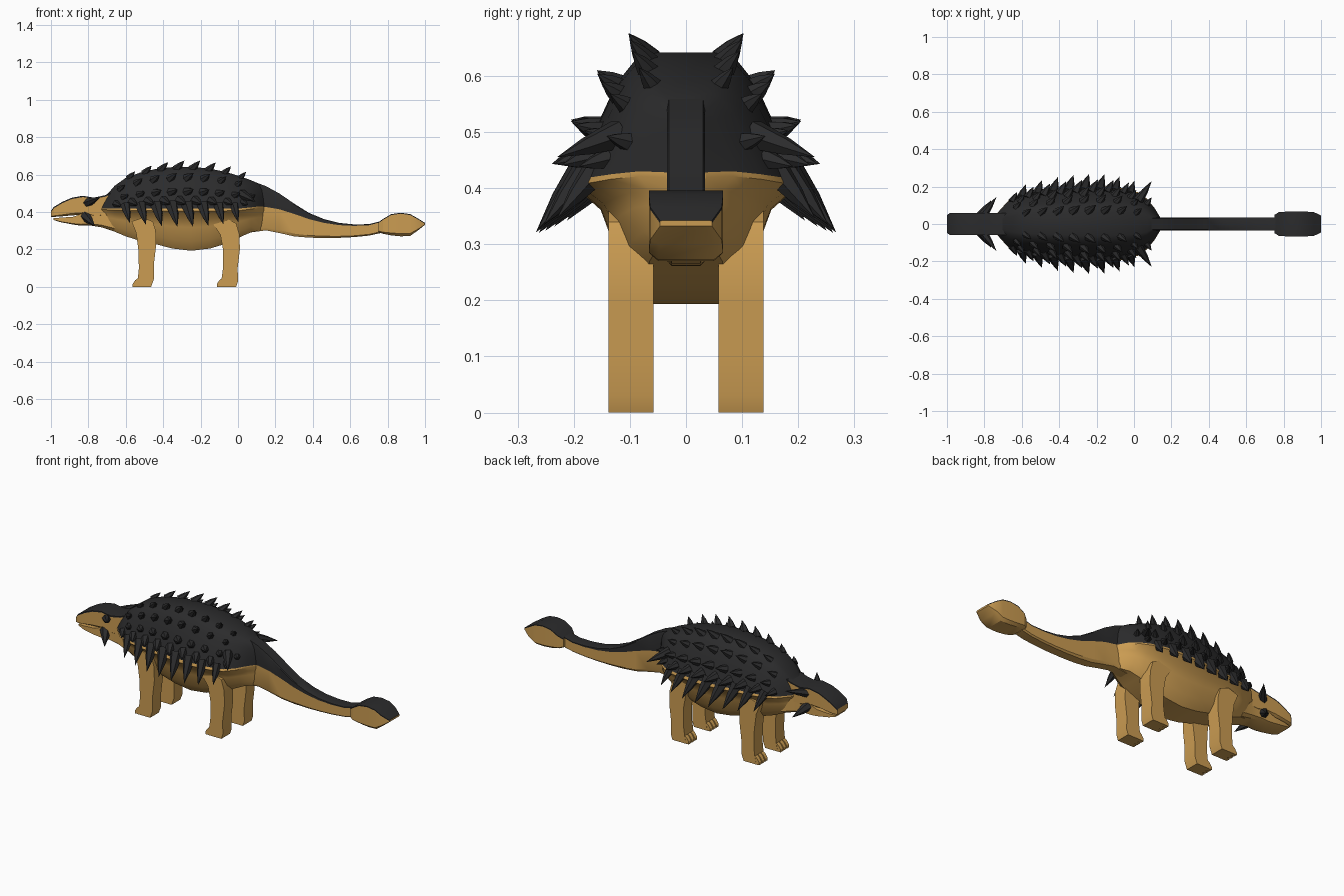
import bpy, bmesh, math
from mathutils import Vector


def material(name, rgb):
    m = bpy.data.materials.new(name)
    m.diffuse_color = (*rgb, 1)
    return m


TAN = material("tan hide", (0.60, 0.335, 0.085))
DARK = material("charcoal armour", (0.024, 0.024, 0.025))


def finish(name, bm, mats, angle=30):
    bmesh.ops.recalc_face_normals(bm, faces=bm.faces)
    me = bpy.data.meshes.new(name)
    bm.to_mesh(me)
    bm.free()
    for m in mats:
        me.materials.append(m)
    me.polygons.foreach_set("use_smooth", [True] * len(me.polygons))
    me.set_sharp_from_angle(angle=math.radians(angle))
    ob = bpy.data.objects.new(name, me)
    bpy.context.collection.objects.link(ob)
    return ob


def height(level, zb, zr, zt):
    # level 0 = belly, 1 = colour rim, 2 = top
    return zb + (zr - zb) * level if level <= 1 else zr + (zt - zr) * (level - 1)


def loft(name, stations, template):
    # station: x, bottom z, rim z, top z, half width; dark above the rim
    bm = bmesh.new()
    ring = template + [(-u, l) for u, l in reversed(template)]
    n = len(ring)
    rows = [[bm.verts.new((x, u * w, height(l, zb, zr, zt))) for u, l in ring]
            for x, zb, zr, zt, w in stations]
    for a, b in zip(rows, rows[1:]):
        for i in range(n):
            j = (i + 1) % n
            f = bm.faces.new((a[i], a[j], b[j], b[i]))
            f.material_index = int(ring[i][1] + ring[j][1] > 2)
    bm.faces.new(rows[0])
    bm.faces.new(rows[-1])
    return finish(name, bm, (TAN, DARK))


# Trunk with domed shell
BODY = [(-0.73, .32, .42, .47, .06), (-0.69, .305, .42, .505, .105), (-0.66, .295, .42, .54, .135),
        (-0.60, .27, .42, .583, .158), (-0.52, .245, .42, .612, .172), (-0.44, .228, .42, .630, .182),
        (-0.35, .205, .42, .640, .192), (-0.25, .193, .42, .642, .20), (-0.15, .205, .42, .632, .20),
        (-0.06, .232, .42, .613, .192), (0.02, .27, .42, .588, .17), (0.07, .292, .425, .57, .135),
        (0.11, .30, .43, .552, .085), (0.14, .302, .428, .54, .035)]
SECTION = [(.38, 0), (.58, .22), (.68, .55), (.76, .74), (1.0, .93), (.97, 1.0),
           (.80, 1.40), (.62, 1.75), (.46, 1.93), (.31, 2)]
loft("body_and_shell", BODY, SECTION)

# Tail and club
BOX = [(.75, 0), (1, .12), (1, 1), (1, 1.9), (.9, 2)]
TAIL = [(0.06, .29, .43, .572, .034), (0.15, .302, .427, .538, .034), (0.22, .288, .415, .50, .034),
        (0.30, .270, .39, .445, .034), (0.38, .263, .362, .395, .034), (0.46, .261, .342, .362, .034),
        (0.54, .262, .330, .342, .034), (0.62, .266, .326, .334, .034), (0.70, .274, .329, .335, .034),
        (0.76, .287, .345, .350, .034)]
loft("tail", TAIL, BOX)
CLUB = [(0.75, .293, .340, .345, .048), (0.775, .284, .358, .363, .064), (0.82, .275, .384, .389, .066),
        (0.87, .270, .391, .396, .066), (0.92, .272, .384, .389, .066), (0.96, .300, .362, .367, .064),
        (1.0, .332, .337, .342, .046)]
loft("tail_club", CLUB, BOX)

# Head, jaw and neck
HEAD = [(-1.0, .373, .398, .405, .048), (-0.985, .374, .420, .427, .058), (-0.94, .377, .447, .454, .06),
        (-0.89, .382, .469, .476, .06), (-0.83, .385, .480, .487, .06), (-0.77, .37, .470, .477, .06),
        (-0.71, .37, .482, .490, .06), (-0.64, .37, .51, .52, .06)]
loft("head", HEAD, BOX)
JAW = [(-0.987, .358, .367, .367, .046), (-0.95, .346, .370, .370, .054), (-0.88, .333, .375, .375, .057),
       (-0.84, .327, .390, .390, .058), (-0.79, .328, .40, .40, .058), (-0.73, .318, .42, .42, .06),
       (-0.66, .298, .42, .42, .075)]
loft("jaw_and_throat", JAW, BOX[:3])


# Legs: side profiles extruded sideways
def slab(bm, profile, y0, y1):
    lo = [bm.verts.new((x, y0, z)) for x, z in profile]
    hi = [bm.verts.new((x, y1, z)) for x, z in profile]
    bm.faces.new(lo)
    bm.faces.new(hi)
    for i in range(len(lo)):
        j = (i + 1) % len(lo)
        bm.faces.new((lo[i], lo[j], hi[j], hi[i]))


LEGS = {
    "front_leg": [(-.545, 0), (-.465, 0), (-.45, .04), (-.45, .12), (-.438, .22), (-.44, .30), (-.455, .35),
                  (-.51, .37), (-.57, .35), (-.545, .29), (-.533, .20), (-.53, .10), (-.535, .05)],
    "back_leg": [(-.095, 0), (-.01, 0), (0, .03), (-.002, .10), (.01, .20), (.008, .28), (-.01, .34),
                 (-.07, .37), (-.14, .345), (-.095, .28), (-.08, .20), (-.08, .10), (-.087, .05)],
}
for name, profile in LEGS.items():
    for side, s in (("left", 1), ("right", -1)):
        bm = bmesh.new()
        slab(bm, profile, s * .058, s * .138)
        fx = profile[0][0]
        for k in range(3):  # toes
            y = s * (.059 + k * .028)
            slab(bm, [(fx + .02, 0), (fx - .018, 0), (fx - .018, .015), (fx - .004, .036), (fx + .015, .05)],
                 y, y + s * .022)
        finish(f"{name}_{side}", bm, (TAN,))


# Spikes
def body_point(x, u, level):
    for a, b in zip(BODY, BODY[1:]):
        if a[0] <= x <= b[0]:
            t = (x - a[0]) / (b[0] - a[0])
            _, zb, zr, zt, w = [p + (q - p) * t for p, q in zip(a, b)]
            return Vector((x, u * w, height(level, zb, zr, zt)))


def spike(bm, base, tip, r):
    for s in (1, -1):
        p, q = Vector((base[0], s * base[1], base[2])), Vector((tip[0], s * tip[1], tip[2]))
        d = (q - p).normalized()
        side = d.cross(Vector((0, 0, 1))).normalized()
        up = side.cross(d)
        rings = []
        for t, k in ((-.15, 1), (.45, .6)):
            c = p.lerp(q, t)
            rings.append([bm.verts.new(c + r * k * (math.cos(i * math.tau / 6) * side
                                                  + math.sin(i * math.tau / 6) * up)) for i in range(6)])
        end = bm.verts.new(q)
        bm.faces.new(rings[0])
        for i in range(6):
            j = (i + 1) % 6
            bm.faces.new((rings[0][i], rings[0][j], rings[1][j], rings[1][i]))
            bm.faces.new((rings[1][i], rings[1][j], end))


# rows: surface width factor, level, first x, step, count, tip offset, radius
ROWS = {
    "back_spikes": (.36, 1.97, -.58, .085, 8, (.035, .028, .038), .022),
    "upper_flank_spikes": (.62, 1.74, -.63, .09, 8, (.03, .033, .024), .022),
    "flank_spikes": (.80, 1.40, -.61, .085, 9, (.03, .042, .012), .023),
    "lower_flank_spikes": (.90, 1.18, -.65, .085, 9, (.03, .055, -.015), .025),
    "rim_spikes": (.92, 1.02, -.60, .083, 8, (.025, .078, -.095), .033),
}
for name, (u, level, x0, step, count, off, r) in ROWS.items():
    bm = bmesh.new()
    for i in range(count):
        base = body_point(x0 + i * step, u, level)
        grow = .75 + .35 * math.sin(math.pi * (i + .8) / (count + .3))
        spike(bm, base, base + Vector(off) * grow, r * grow)
    finish(name, bm, (DARK,))

# Cheek and brow horns
bm = bmesh.new()
spike(bm, (-.80, .055, .452), (-.735, .145, .478), .026)
spike(bm, (-.81, .052, .372), (-.765, .125, .325), .030)
spike(bm, (.03, .135, .49), (.095, .23, .455), .028)
finish("head_horns_and_hip_spikes", bm, (DARK,))
